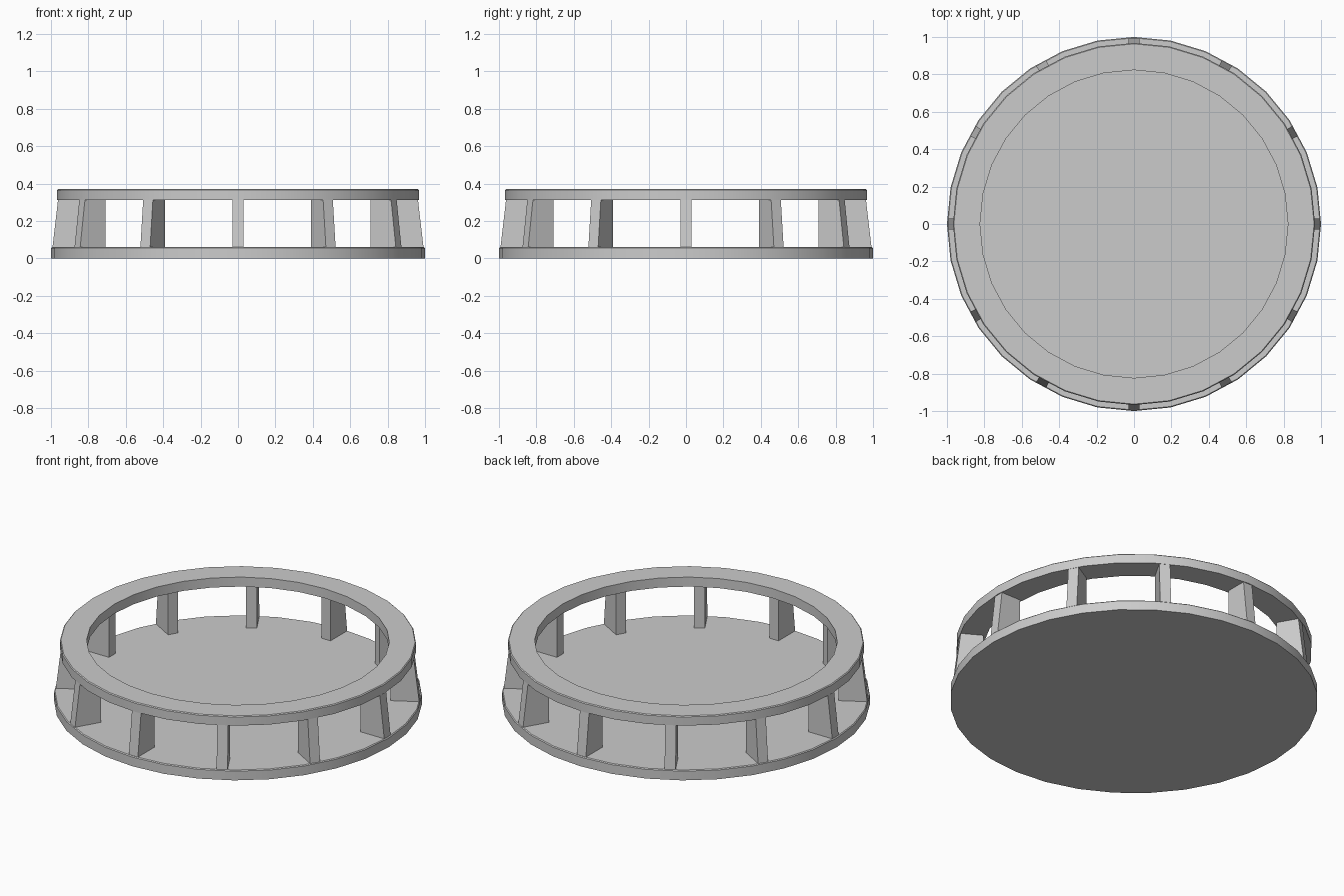
import bpy, bmesh, math

if "Cube" in bpy.data.objects:
    bpy.data.objects.remove(bpy.data.objects["Cube"])

SIDES = 32


def finish(name, bm):
    bmesh.ops.recalc_face_normals(bm, faces=bm.faces[:])
    me = bpy.data.meshes.new(name)
    bm.to_mesh(me)
    bm.free()
    ob = bpy.data.objects.new(name, me)
    bpy.context.collection.objects.link(ob)
    bpy.ops.object.select_all(action='DESELECT')
    ob.select_set(True)
    bpy.context.view_layer.objects.active = ob
    bpy.ops.object.shade_smooth_by_angle(angle=math.radians(30))
    return ob


def lathe(bm, profile, closed):
    """Spin a (radius, z) profile into rings; cap the ends if it is open."""
    rings = []
    for r, z in profile:
        rings.append([bm.verts.new((r * math.cos(2 * math.pi * i / SIDES),
                                    r * math.sin(2 * math.pi * i / SIDES), z))
                      for i in range(SIDES)])
    pairs = list(zip(rings, rings[1:]))
    if closed:
        pairs.append((rings[-1], rings[0]))
    else:
        bm.faces.new(rings[0])
        bm.faces.new(rings[-1])
    for a, b in pairs:
        for i in range(SIDES):
            j = (i + 1) % SIDES
            bm.faces.new((a[i], a[j], b[j], b[i]))


C = 0.005  # small edge chamfer

# Solid base disc
bm = bmesh.new()
lathe(bm, [(1.0, 0), (1.0, 0.06 - C), (1.0 - C, 0.06)], False)
finish("base_disc", bm)

# Open upper ring
bm = bmesh.new()
lathe(bm, [(0.823, 0.313), (0.968, 0.313), (0.968, 0.37 - C),
           (0.968 - C, 0.37), (0.823, 0.37)], True)
finish("top_ring", bm)

# Twelve radial posts with an inward-sloping outer edge
profile = [(0.835, 0.058), (0.992, 0.058), (0.962, 0.315), (0.835, 0.315)]
W = 0.03
for k in range(12):
    a = math.radians(30 * k)
    ca, sa = math.cos(a), math.sin(a)
    bm = bmesh.new()
    sides = [[bm.verts.new((r * ca - t * sa, r * sa + t * ca, z)) for r, z in profile]
             for t in (-W, W)]
    for s in sides:
        bm.faces.new(s)
    for i in range(4):
        j = (i + 1) % 4
        bm.faces.new((sides[0][i], sides[0][j], sides[1][j], sides[1][i]))
    finish(f"post_{k + 1:02d}", bm)
